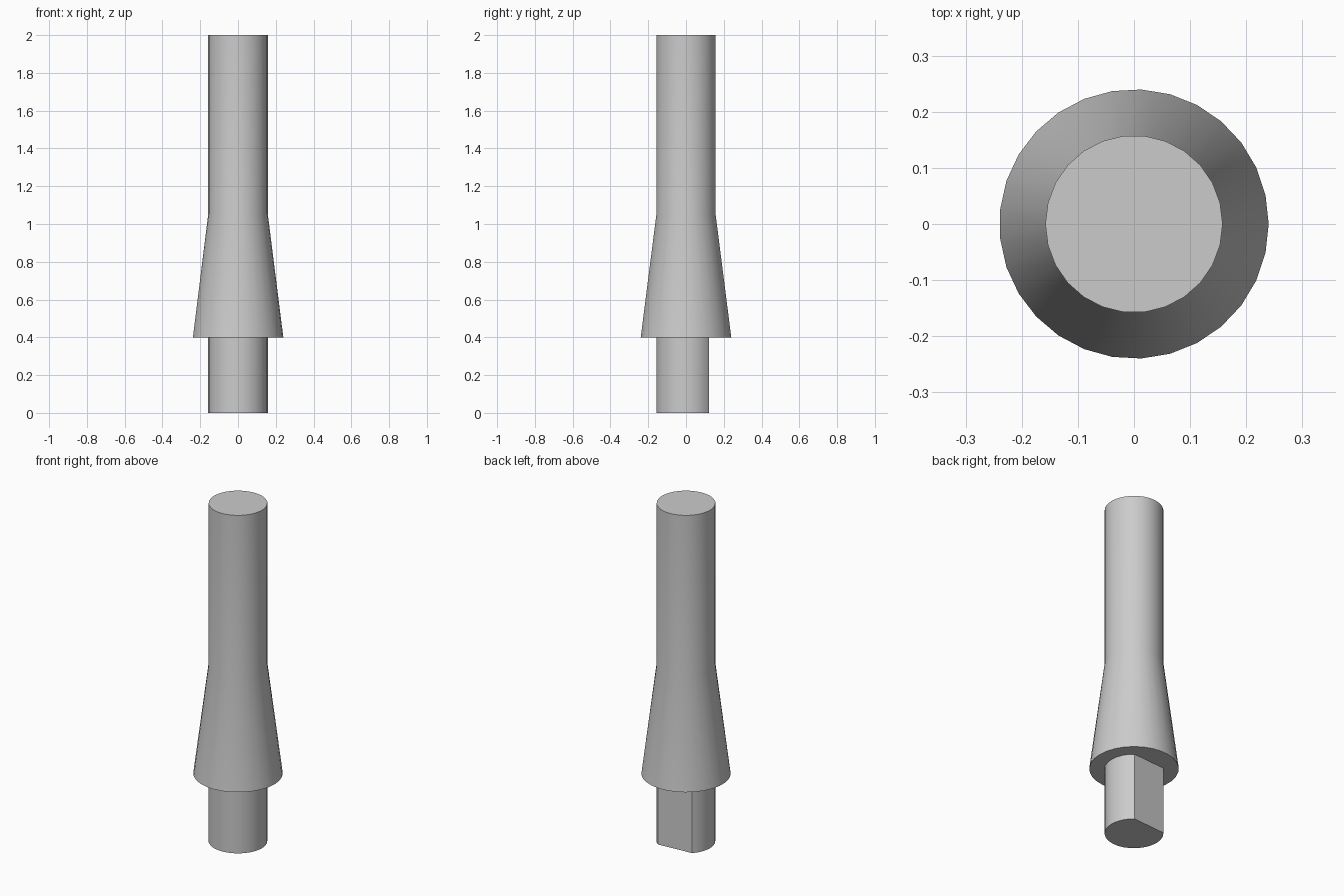
import bpy
import bmesh
from math import radians, cos, sin, tau
from mathutils import Vector

cube = bpy.data.objects.get("Cube")
if cube:
    bpy.data.objects.remove(cube)

SHAFT_R, COLLAR_R = 0.158, 0.24
SHAFT_SIDES, COLLAR_SIDES = 26, 29
COLLAR_Z, NECK_Z, TOP_Z = 0.4, 1.05, 2.0

grey = bpy.data.materials.new("plain grey")
grey.use_nodes = True
grey.diffuse_color = (0.6, 0.6, 0.6, 1)
grey.node_tree.nodes["Principled BSDF"].inputs["Base Color"].default_value = (0.6, 0.6, 0.6, 1)


def ring(bm, radius, z, sides):
    """Closed loop of edges around the z axis."""
    verts = [bm.verts.new((radius * cos(tau * i / sides), radius * sin(tau * i / sides), z))
             for i in range(sides)]
    return [bm.edges.new((verts[i - 1], verts[i])) for i in range(sides)]


def turned(bm, rings):
    """Skin a stack of (radius, z, sides) rings and cap both ends."""
    loops = [ring(bm, *r) for r in rings]
    for low, high in zip(loops, loops[1:]):
        bmesh.ops.bridge_loops(bm, edges=low + high)
    for end in (loops[0], loops[-1]):
        bmesh.ops.contextual_create(bm, geom=end)


def finish(name, bm):
    bmesh.ops.recalc_face_normals(bm, faces=bm.faces)
    mesh = bpy.data.meshes.new(name)
    bm.to_mesh(mesh)
    bm.free()
    mesh.materials.append(grey)
    obj = bpy.data.objects.new(name, mesh)
    bpy.context.collection.objects.link(obj)
    bpy.ops.object.select_all(action="DESELECT")
    obj.select_set(True)
    bpy.context.view_layer.objects.active = obj
    bpy.ops.object.shade_smooth_by_angle(angle=radians(30))


# Flared collar running smoothly into the upper shaft
bm = bmesh.new()
turned(bm, [(COLLAR_R, COLLAR_Z, COLLAR_SIDES),
            (SHAFT_R, NECK_Z, SHAFT_SIDES),
            (SHAFT_R, TOP_Z, SHAFT_SIDES)])
finish("collar_and_shaft", bm)

# Lower peg with a flat cut into its back
bm = bmesh.new()
turned(bm, [(SHAFT_R, 0, SHAFT_SIDES), (SHAFT_R, COLLAR_Z, SHAFT_SIDES)])
normal = Vector((cos(radians(94)), sin(radians(94)), 0))
cut = bmesh.ops.bisect_plane(bm, geom=bm.verts[:] + bm.edges[:] + bm.faces[:],
                             plane_co=normal * 0.115, plane_no=normal, clear_outer=True)
edges = [e for e in bm.edges if e.is_boundary]
bmesh.ops.holes_fill(bm, edges=edges, sides=0)
finish("keyed_peg", bm)
